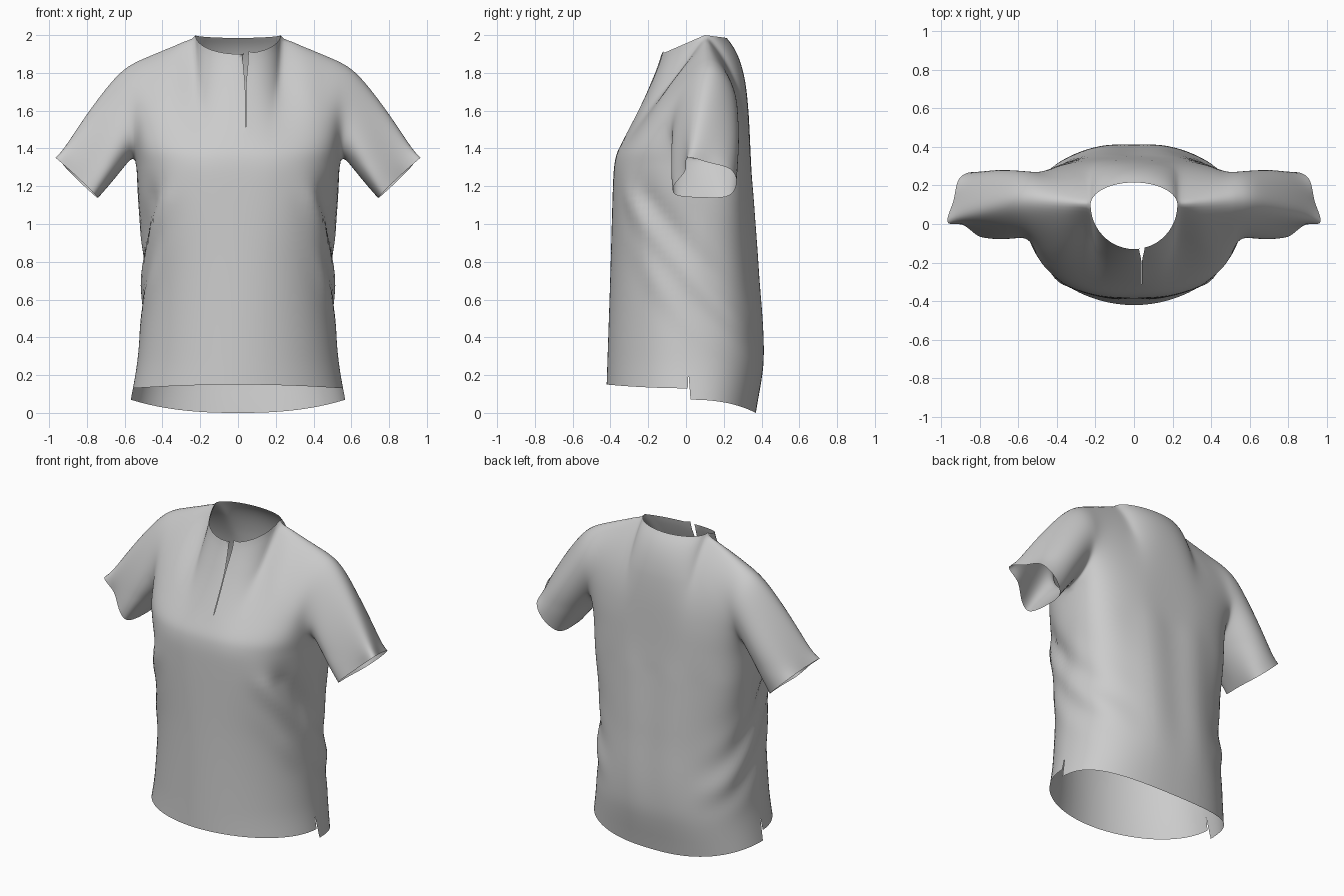
import bpy, bmesh, math
from mathutils import Vector as V

if "Cube" in bpy.data.objects:
    bpy.data.objects.remove(bpy.data.objects["Cube"])

N, K, SLIT = 32, 12, 2          # columns per half panel, columns under the neckline, slit column
LOW, UP, SL = 36, 28, 18        # rows below the chest, above the chest, along the sleeve
CHEST = 1.35
# z, half width, front y, back y, side seam y, front roundness, back roundness
BODY = [(0.0, .58, -.425, .37, .01, 1.95, 2.4), (.3, .53, -.415, .413, .015, 1.95, 2.4),
        (.75, .505, -.40, .387, .03, 2.1, 2.5), (1.1, .528, -.39, .36, .05, 2.4, 2.8),
        (1.35, .545, -.382, .342, .07, 2.7, 3.1)]
CUFF = [V(p) for p in ((.965, .01, 1.35), (.935, .12, 1.325), (.905, .235, 1.29), (.83, .268, 1.215),
        (.755, .22, 1.147), (.74, .08, 1.14), (.755, -.05, 1.153), (.80, -.065, 1.20), (.885, -.005, 1.28))]


def ramp(a, b, x):
    t = max(0, min(1, (x - a) / (b - a)))
    return t * t * (3 - 2 * t)


def body_at(z):
    """Smooth interpolation of the body table."""
    i = max(k for k in range(len(BODY) - 1) if BODY[k][0] <= z or k == 0)
    def slope(k, c):
        a, b = BODY[max(k - 1, 0)], BODY[min(k + 1, len(BODY) - 1)]
        return (b[c] - a[c]) / (b[0] - a[0])
    p, q = BODY[i], BODY[i + 1]
    h = q[0] - p[0]
    t = (z - p[0]) / h
    return [(2*t**3 - 3*t*t + 1) * p[c] + (t**3 - 2*t*t + t) * h * slope(i, c)
            + (3*t*t - 2*t**3) * q[c] + (t**3 - t*t) * h * slope(i + 1, c) for c in range(1, 7)]


def angle(i):
    return .28 * i / K if i <= K else .28 + (math.pi / 2 - .28) * (i - K) / (N - K)


def ring_point(i, z, front):
    w, yf, yb, ys, nf, nb = body_at(z)
    e = 2 / (nf if front else nb)
    a = angle(i)
    c = max(0, math.cos(a)) ** e if i < N else 0
    return V((w * math.sin(a) ** e, ys + ((yf if front else yb) - ys) * c, z))


def folds(p):
    """Diagonal drape folds on the sides, a fold falling from the bust, soft vertical ones behind."""
    side = ramp(.25, .48, p.x)
    q = p.z + 1.15 * p.y - .5 * p.y * p.y
    d = .010 * math.sin(2 * math.pi * (q - .68) / .3) * side
    d *= ramp(.22, .5, p.z) * (1 - ramp(.95, 1.3, p.z)) * math.exp(-((q - .75) / .25) ** 2)
    s = p.x - .37 - .2 * (1.2 - p.z)
    drape = .010 * math.exp(-(s / .05) ** 2) - .028 * math.exp(-((s - .09) / .05) ** 2)
    d += drape * (1 - ramp(-.1, .1, p.y)) * ramp(.5, .75, p.z) * (1 - ramp(1.12, CHEST, p.z))
    d -= .004 * math.cos(p.x * 20) * ramp(.1, .25, p.y) * ramp(.1, .6, p.z) * (1 - ramp(1.1, CHEST, p.z))
    return p + V((p.x, p.y * .9, 0)).normalized() * d


def top_edge(i, front):
    """Neckline followed by the shoulder seam."""
    if i <= K:
        a = math.pi / 2 * i / K
        c = math.cos(a)
        return V((.225 * math.sin(a), .1 - .23 * c if front else .1 + .115 * c, 2 - (.1 if front else .015) * c))
    j = (i - K) / (N - K)
    return V((.225 + .385 * j, .1 + .03 * j, 2 - .135 * j))


def column(i, front):
    """One vertical line of cloth from hem to neckline or shoulder."""
    t = angle(i) / (math.pi / 2)
    c2 = math.cos(angle(i)) ** 2
    hem = .13 + .02 * c2 if front else .07 * (1 - c2)
    pts = []
    for r in range(LOW):
        z = hem + (.21 - hem) * r / 4 if r < 4 else .21 + (CHEST - .21) * (r - 4) / (LOW - 4)
        p = folds(ring_point(i, z, front))
        if i == N and r < 4:                       # side vent
            p.y += (-.003 if front else .013) * (1 - r / 4)
        pts.append(p)
    p0, p3 = ring_point(i, CHEST, front), top_edge(i, front)
    w = t ** 3
    j = max(0, (i - K) / (N - K))
    if front:
        p1 = p0 + V((0, .025, .06)).lerp(V((-.03, -.25, .09)), w)
        p2 = p3 + .43 * (p1 - p3) + V((0, .035, 0)).lerp(V((0, -.02, .07)), min(1, 3 * j))
        p2 = p2.lerp(p3 + V((-.04, -.17, -.1)), w)
    else:
        p1 = p0 + V((0, -.005, .33)).lerp(V((-.03, .27, .1)), w)
        p2 = p3 + V((0, .1, -.1)).lerp(V((-.04, .2, -.1)), w)
    for r in range(UP + 1):
        s = r / UP
        u = 1 - s
        pts.append(p0 * u**3 + p1 * (3*u*u*s) + p2 * (3*u*s*s) + p3 * s**3)
    return pts


def cuff_at(s):
    """Closed smooth curve through the cuff points."""
    i, t = int(s), s - int(s)
    a, b, c, d = (CUFF[(i + k) % len(CUFF)] for k in (-1, 0, 1, 2))
    return .5 * (2*b + (c - a)*t + (2*a - 5*b + 4*c - d)*t*t + (3*b - a - 3*c + d)*t**3)


def add_grid(bm, lines, sx):
    rows = [[bm.verts.new((p.x * sx, p.y, p.z)) for p in ln] for ln in lines]
    for a, b in zip(rows, rows[1:]):
        for k in range(len(a) - 1):
            bm.faces.new((a[k], b[k], b[k + 1], a[k + 1]))


def slit_side(col, direction):
    """Shift one edge of the neck slit sideways."""
    out = []
    for p in col:
        g = .0015 * ramp(1.49, 1.52, p.z) + .013 * ramp(1.70, 1.9, p.z)
        out.append(V((p.x + (.04 - p.x) * ramp(1.3, 1.5, p.z) + direction * g, p.y,
                      p.z + .01 * ramp(1.86, 1.9, p.z))))
    return out


def relax(bm):
    """Soften bust, shoulder and sleeve transitions; open edges stay put."""
    for k in range(30):
        vs = [v for v in bm.verts if v.co.z > 1.15 + .006 * k and not v.is_boundary
              and (k < 5 or abs(v.co.x) > .25 + .01 * k or v.co.z < 1.8 - .01 * k)]
        bmesh.ops.smooth_vert(bm, verts=vs, factor=.5, use_axis_x=True, use_axis_y=True, use_axis_z=True)


def finish(bm, name):
    bmesh.ops.remove_doubles(bm, verts=bm.verts, dist=1e-4)
    bmesh.ops.recalc_face_normals(bm, faces=bm.faces)
    relax(bm)
    for f in bm.faces:
        f.smooth = True
    me = bpy.data.meshes.new(name)
    bm.to_mesh(me)
    bm.free()
    bpy.context.collection.objects.link(bpy.data.objects.new(name, me))


front = [column(i, True) for i in range(N + 1)]
back = [column(i, False) for i in range(N + 1)]

# Sleeve lines run from the armhole to the cuff
hole = back[N][LOW:][::-1] + front[N][LOW + 1:]
sleeve = []
for r in range(SL + 1):
    w = r / SL
    ring = []
    for k, a in enumerate(hole):
        s = 5 * k / UP if k <= UP else 5 + 4 * (k - UP) / UP
        ang = math.pi * k / UP
        b = 4 * w * (1 - w)
        puff = V((.012, 0, .012)) * max(0, math.cos(ang)) + V((0, .02, 0)) * math.sin(ang)
        ring.append(a.lerp(cuff_at(s), w) + puff * b)
    sleeve.append(ring)

# Whole shirt: panels and sleeves welded along the seams
bm = bmesh.new()
for sx in (-1, 1):
    add_grid(bm, back, sx)
    add_grid(bm, sleeve, sx)
    if sx < 0:
        add_grid(bm, front, sx)
    else:
        add_grid(bm, front[:SLIT] + [slit_side(front[SLIT], -1)], sx)
        add_grid(bm, [slit_side(front[SLIT], 1)] + front[SLIT + 1:], sx)
finish(bm, "shirt")
